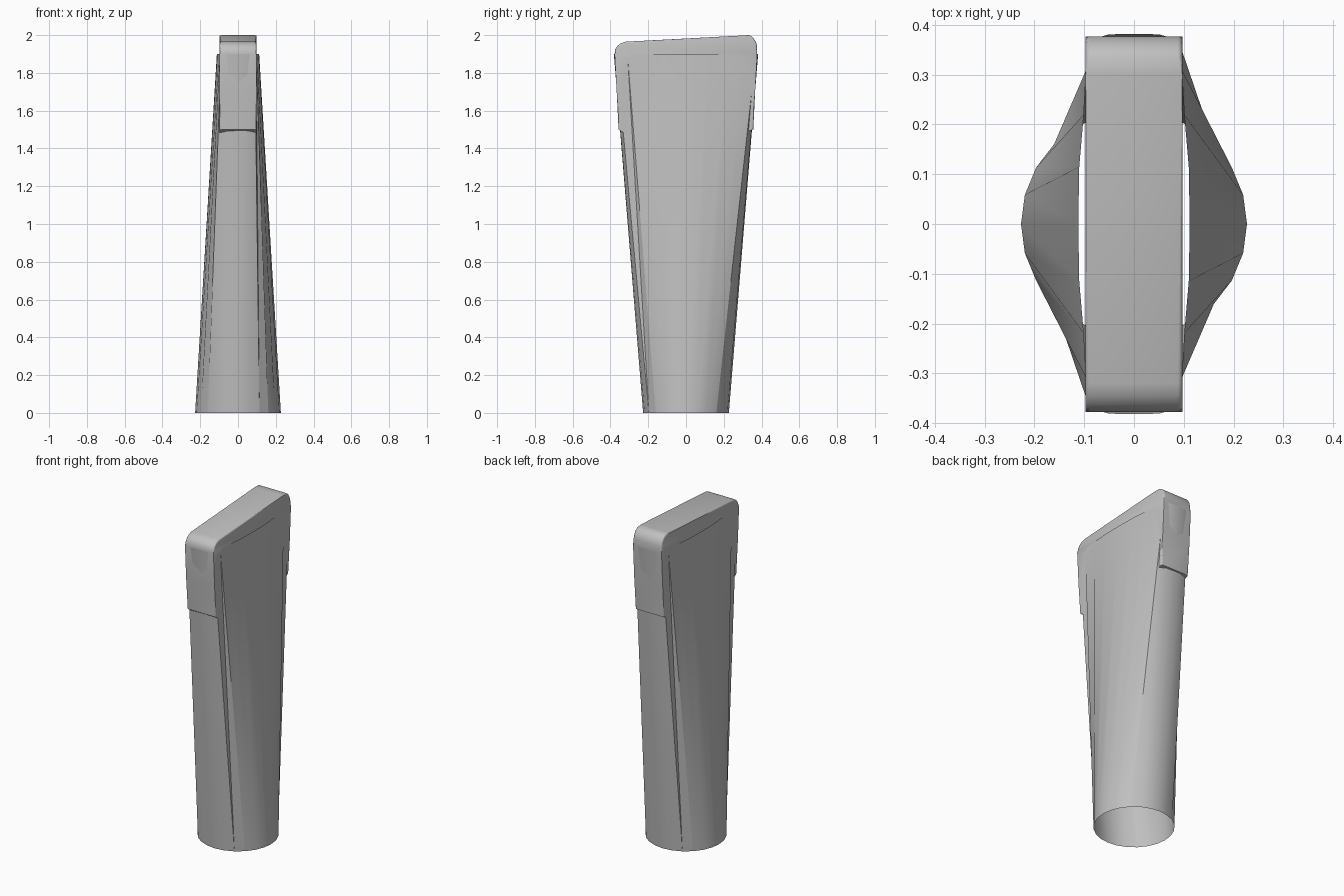
import bpy, bmesh, math

if "Cube" in bpy.data.objects:
    bpy.data.objects.remove(bpy.data.objects["Cube"])

grey = bpy.data.materials.new("plain_grey")
grey.diffuse_color = (0.53, 0.53, 0.53, 1)
grey.use_nodes = True
grey.node_tree.nodes["Principled BSDF"].inputs["Base Color"].default_value = grey.diffuse_color


def finish(name, bm, angle):
    bmesh.ops.recalc_face_normals(bm, faces=bm.faces[:])
    mesh = bpy.data.meshes.new(name)
    bm.to_mesh(mesh)
    bm.free()
    mesh.materials.append(grey)
    ob = bpy.data.objects.new(name, mesh)
    bpy.context.collection.objects.link(ob)
    bpy.ops.object.select_all(action='DESELECT')
    ob.select_set(True)
    bpy.context.view_layer.objects.active = ob
    bpy.ops.object.shade_smooth_by_angle(angle=math.radians(angle))
    return ob


# Open tapering tube: round at the base, long and flat at the top
SIDES, RADIUS, TUBE_TOP = 24, 0.227, 1.9
quarter = [(0.112, 0), (0.110, 0.115), (0.101, 0.22), (0.096, 0.31),
           (0.089, 0.37), (0.05, 0.381), (0, 0.382)]
half = quarter + [(-x, y) for x, y in quarter[-2::-1]]
ring = half + [(x, -y) for x, y in half[-2:0:-1]]

bm = bmesh.new()
base, top = [], []
for i, (x, y) in enumerate(ring):
    a = math.tau * i / SIDES
    base.append(bm.verts.new((RADIUS * math.cos(a), RADIUS * math.sin(a), 0)))
    top.append(bm.verts.new((x, y, TUBE_TOP)))
for i in range(SIDES):
    j = (i + 1) % SIDES
    bm.faces.new((base[i], base[j], top[j]))
    bm.faces.new((base[i], top[j], top[i]))
finish("tapered_tube", bm, 40)

# Sloping cap with a leg running down each end, extruded from its side profile
profile = [(-0.357, 1.50), (-0.367, 1.70), (-0.378, 1.90), (-0.375, 1.925),
           (-0.363, 1.943), (-0.345, 1.957), (-0.32, 1.965),
           (0.30, 1.998), (0.335, 2.0), (0.355, 1.987), (0.37, 1.965),
           (0.377, 1.94), (0.377, 1.90), (0.366, 1.70), (0.356, 1.50),
           (0.325, 1.49), (0.305, 1.66), (0.29, 1.86),
           (-0.29, 1.86), (-0.29, 1.47), (-0.31, 1.47)]
HALF_WIDTH = 0.097
bm = bmesh.new()
sides = [[bm.verts.new((x, y, z)) for y, z in profile] for x in (-HALF_WIDTH, HALF_WIDTH)]
for s in sides:
    bm.faces.new(s)
n = len(profile)
for i in range(n):
    j = (i + 1) % n
    bm.faces.new((sides[0][i], sides[0][j], sides[1][j], sides[1][i]))
# Soften the long outer rim edges
rim = [e for e in bm.edges
       if abs(e.verts[0].co.x - e.verts[1].co.x) < 1e-5
       and all(v.co.z > 1.91 or abs(v.co.y) > 0.35 for v in e.verts)]
bmesh.ops.bevel(bm, geom=rim, offset=0.009, segments=3, profile=0.5, affect='EDGES')
finish("end_cap", bm, 45)
